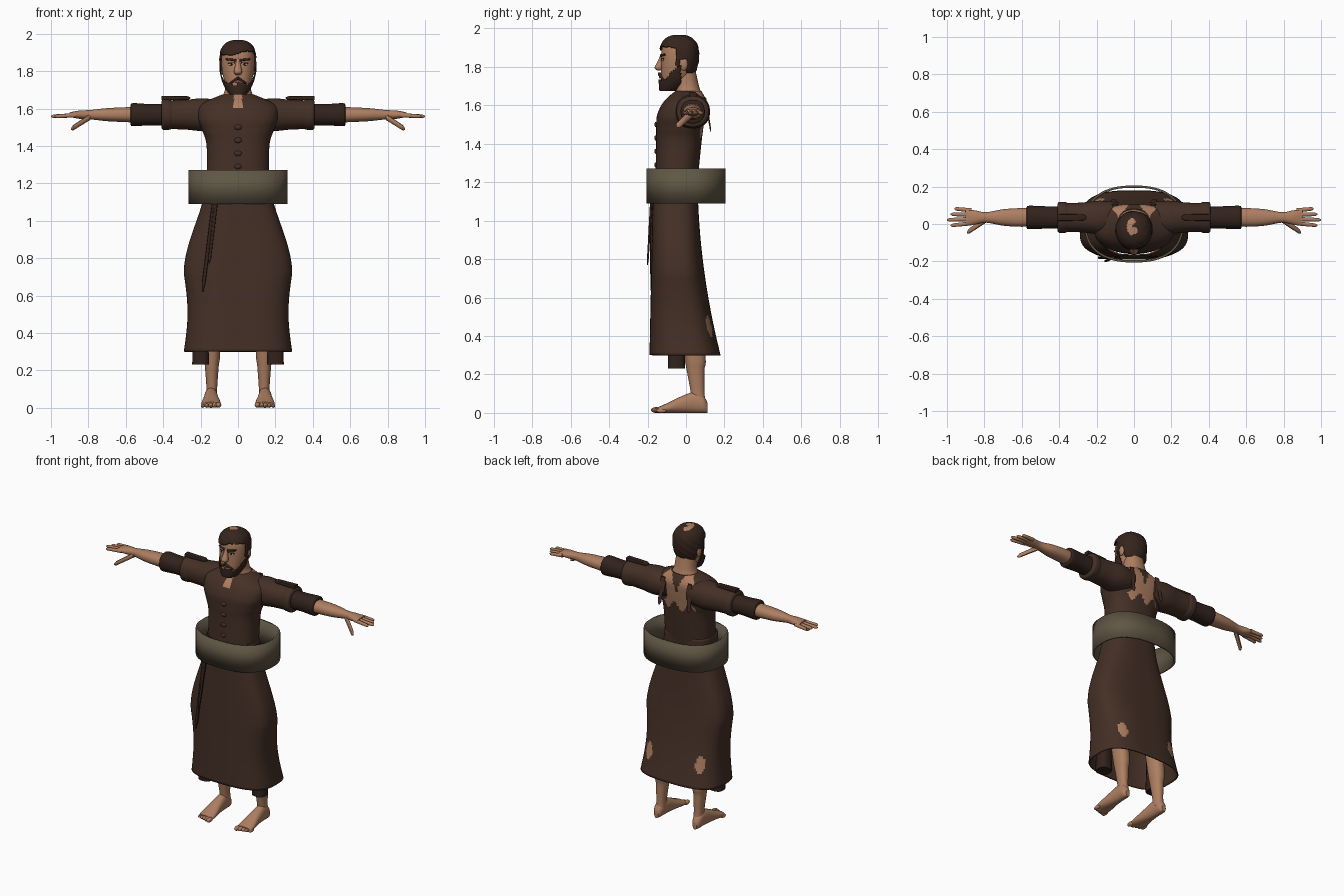
import bpy, bmesh
from math import cos, sin, pi, radians, copysign, sqrt
from mathutils import Matrix, Vector

default_cube = bpy.data.objects.get("Cube")
if default_cube:
    bpy.data.objects.remove(default_cube)


def material(name, red, green, blue):
    mat = bpy.data.materials.new(name)
    mat.use_nodes = True
    mat.diffuse_color = (red, green, blue, 1)
    shader = mat.node_tree.nodes["Principled BSDF"]
    shader.inputs["Base Color"].default_value = mat.diffuse_color
    shader.inputs["Roughness"].default_value = .9
    return mat


CLOTH = material("brown cloth", .058, .029, .019)
DARK = material("dark brown trim", .032, .016, .011)
SKIN = material("skin", .42, .21, .12)
HAIR = material("dark hair", .036, .018, .012)
BELT = material("olive belt", .115, .093, .058)
WHITE = material("eye white", .5, .42, .36)
BLACK = material("eye dark", .01, .007, .006)
LIP = material("lip", .27, .1, .07)
X, Y, Z = range(3)
SINGLE = (("", 1),)
PAIR = (("_left", 1), ("_right", -1))
parts = []


def finish(name, bm, mats, thick=0):
    bmesh.ops.recalc_face_normals(bm, faces=bm.faces[:])
    mesh = bpy.data.meshes.new(name)
    bm.to_mesh(mesh)
    bm.free()
    for mat in mats:
        mesh.materials.append(mat)
    part = bpy.data.objects.new(name, mesh)
    bpy.context.collection.objects.link(part)
    if thick:
        part.modifiers.new("thickness", "SOLIDIFY").thickness = thick
    parts.append(part)


def smooth_sections(sections, steps):
    """Fill in a smooth curve between the given sections."""
    last = len(sections) - 1
    for i in range(last):
        before, start, end, after = (Vector(sections[min(max(j, 0), last)])
                                     for j in (i - 1, i, i + 1, i + 2))
        for step in range(steps):
            t = step / steps
            leave, arrive = (end - before) / 2, (after - start) / 2
            rise = t * t * (3 - 2 * t)
            yield (start.lerp(end, rise) + leave * t * (1 - t) ** 2
                   - arrive * t * t * (1 - t))
    yield Vector(sections[-1])


def loft(name, axis, sections, mats, sides=SINGLE, count=32, power=2.2, steps=5,
         cap=True, rule=None, thick=0, wave=0):
    """Skin sections of (position, centre, centre, radius, radius) along an axis."""
    across, along = [i for i in range(3) if i != axis]
    for suffix, side in sides:
        bm = bmesh.new()
        rings = []
        for pos, mid_a, mid_b, rad_a, rad_b in smooth_sections(sections, steps):
            ring = []
            for k in range(count):
                angle = 2 * pi * (k + .5) / count
                c, s = cos(angle), sin(angle)
                swell = 1 + wave * sin(7 * angle + pos * 60) * sin(pos * 75 + 2 * angle)
                point = Vector()
                point[axis] = pos
                point[across] = mid_a + rad_a * swell * copysign(abs(c) ** (2 / power), c)
                point[along] = mid_b + rad_b * swell * copysign(abs(s) ** (2 / power), s)
                point.x *= side
                ring.append(bm.verts.new(point))
            rings.append(ring)
        for low, high in zip(rings, rings[1:]):
            for k in range(count):
                bm.faces.new((low[k - 1], low[k], high[k], high[k - 1]))
        if cap:
            bm.faces.new(rings[0])
            bm.faces.new(rings[-1])
        if rule:
            unwanted = []
            for face in bm.faces:
                choice = rule(face.calc_center_median())
                if choice is None:
                    unwanted.append(face)
                else:
                    face.material_index = choice
            bmesh.ops.delete(bm, geom=unwanted, context="FACES")
        finish(name + suffix, bm, mats, thick)


def tube(name, start, end, radius, mat, sides=PAIR, flat=1, power=2.2):
    """Straight tapered tube with a rounded tip."""
    start, end = Vector(start), Vector(end)
    axis = max(range(3), key=lambda i: abs(end[i] - start[i]))
    across, along = [i for i in range(3) if i != axis]
    sections = []
    for t in (0, .3, .6, .9, 1):
        point = start.lerp(end, t)
        size = radius * (1 - .2 * t) if t < 1 else radius * .3
        sections.append((point[axis], point[across], point[along], size, size * flat))
    loft(name, axis, sections, [mat], sides, count=12, power=power, steps=1)


def blob(name, centre, size, mat, sides=PAIR):
    for suffix, side in sides:
        bm = bmesh.new()
        place = Matrix.Translation((centre[X] * side, centre[Y], centre[Z]))
        bmesh.ops.create_uvsphere(bm, u_segments=16, v_segments=10, radius=1,
                                  matrix=place @ Matrix.Diagonal((*size, 1)))
        finish(name + suffix, bm, [mat])


def from_extents(height, front, back, half_width):
    return height, 0, (front + back) / 2, half_width, (back - front) / 2


# Robe skirt: flares to the hips, dips, then spreads to the hem
def skirt_section(fall):
    hip = min(1, fall / .56)
    below_hip = max(0, fall - .56) / .44
    width = .165 + .125 * hip * hip * (3 - 2 * hip) - .02 * sin(pi * below_hip)
    return from_extents(1.25 - .95 * fall, -.17 - .02 * fall, .06 + .12 * fall ** 2, width)


def skirt_colour(c):
    hole = Vector(((abs(c.x) - .19) / .03, (c.z - .45) / .055))
    return int(c.y > .04 and hole.length < 1)


rows = 60
loft("robe_skirt", Z, [skirt_section(1 - row / rows) for row in range(rows + 1)],
     [CLOTH, SKIN], count=128, power=2.9, steps=1, cap=False, rule=skirt_colour, thick=.008)


# Shirt body with a neck slit and a ragged tear at the back
def shirt_colour(c):
    if c.y < 0:
        return int(abs(c.x) < .022 and c.z > 1.6)
    in_tear = abs(c.x) < .1 + .018 * sin(c.z * 70) and c.z > 1.46 + .03 * sin(c.x * 60)
    in_tongue = abs(c.x) < (c.z - 1.56) * .4
    return int(in_tear and not in_tongue)


shirt_rows = ((1.2, -.16, .06, .165), (1.4, -.155, .08, .168), (1.48, -.155, .09, .19),
              (1.55, -.15, .1, .213), (1.62, -.115, .105, .2), (1.675, -.055, .08, .085))
loft("shirt", Z, [from_extents(*row) for row in shirt_rows], [CLOTH, SKIN],
     count=112, power=2.4, steps=11, rule=shirt_colour)
tube("torn_strip", (.1, .1, 1.64), (.11, .13, 1.46), .016, CLOTH, flat=.3)
for knot in range(4):
    blob("shirt_knot_%d" % knot, (0, -.155, 1.29 + knot * .07), (.02, .01, .014), CLOTH, SINGLE)

# Wide belt ring standing off the waist
loft("belt_ring", Z, [(z, 0, 0, .265, .206) for z in (1.09, 1.27)], [BELT],
     count=64, power=2.4, steps=1, cap=False, thick=.012)

# Hanging cords and cloth tails
tube("long_cord", (-.125, -.18, 1.12), (-.19, -.18, .62), .012, DARK, SINGLE, flat=.6, power=4)
tube("short_cord", (-.115, -.18, 1.12), (-.155, -.2, .77), .01, DARK, SINGLE, flat=.6, power=4)
tube("cloth_tail", (.2, -.05, .23), (.2, -.05, .7), .046, DARK, power=2.8)


# Arms, sleeves and cuffs share one centre line
def arm_part(name, mat, *sections):
    loft(name, X, [(x, .035, 1.567, depth, height) for x, depth, height in sections],
         [mat], PAIR)


arm_part("upper_sleeve", CLOTH, (.08, .08, .07), (.18, .09, .088), (.28, .08, .08), (.4, .076, .076))
arm_part("turned_cuff", CLOTH, (.355, .077, .077), (.37, .083, .081), (.4, .083, .081), (.41, .07, .07))
arm_part("lower_sleeve", DARK, (.38, .06, .06), (.47, .06, .057), (.56, .063, .062), (.574, .055, .053))
arm_part("forearm", SKIN, (.5, .045, .045), (.6, .05, .04), (.7, .044, .035),
         (.79, .028, .025), (.85, .038, .022), (.9, .045, .012))
tube("shoulder_strap", (.41, .035, 1.656), (.255, .035, 1.656), .02, DARK, flat=.6, power=5)

# Fingers fan out from the palm
for i, finger in enumerate(("index", "middle", "ring", "little")):
    reach = 1 - .02 * abs(i - 1)
    tube(finger + "_finger", (.87, .004 + .023 * i, 1.564), (reach, .03 * i - .008, 1.558), .012, SKIN)
tube("thumb", (.79, .025, 1.556), (.892, -.045, 1.49), .018, SKIN)

# Legs, feet and toes
loft("leg", Z, [(z, .14, y, girth, girth * 1.25) for z, y, girth in (
    (.05, .065, .03), (.11, .06, .029), (.22, .05, .037), (.34, .04, .046), (.9, -.05, .05))],
    [SKIN], PAIR)
loft("foot", Y, [(y, .144, tall, wide, tall) for y, wide, tall in (
    (.113, .015, .025), (.09, .03, .044), (.04, .034, .054), (-.03, .041, .042),
    (-.1, .051, .025), (-.145, .05, .015))], [SKIN], PAIR)
for toe in range(5):
    size = .015 - .001 * toe
    blob("toe_%d" % toe, (.104 + .021 * toe, .007 * toe - .155, size), (size, .027, size), SKIN)

# Neck
loft("neck", Z, [(1.61, 0, .02, .11, .075), (1.66, 0, .014, .088, .068),
                 (1.7, 0, .004, .07, .064), (1.78, 0, -.01, .064, .06)], [SKIN])


# Head, hair and beard share one skull shape, grown outward for the shells
def skull(grow=0, crown_lift=0):
    levels = 48
    for level in range(levels + 1):
        h = min(.999, sin(pi / 2 * level / levels))
        chin = (1 - h) ** 4
        size = (1 - .6 * chin) * sqrt(1 - h ** 10)
        yield (1.68 + .272 * h + crown_lift * h ** 8, 0, -.035 - .055 * chin,
               .09 * size + grow, .095 * size + grow)


def shell(name, mats, rule=None, grow=0, crown_lift=0, **extra):
    loft(name, Z, list(skull(grow, crown_lift)), mats, count=72, steps=1, rule=rule, **extra)


def hair_colour(c):
    if c.y < -.05:
        hairline = 1.895 + .012 * sin(c.x * 30)
    elif c.y < -.03:
        hairline = 1.8
    else:
        hairline = 1.835 if c.y < .005 else 1.765
    if c.z < hairline:
        return None
    bare = Vector(((c.x + .012) / .026, (c.y + .015) / .045)).length < 1
    return int(bare and c.z > 1.93 and c.x < .01 * sin(c.y * 120))


def beard_colour(c):
    top_edge = 1.73 + .9 * max(0, c.y + .115) + .004 * sin(c.x * 90)
    return 0 if c.y < -.028 and c.z < top_edge else None


shell("head", [SKIN])
shell("hair", [HAIR, SKIN], hair_colour, grow=.01, crown_lift=.015, thick=.008, wave=.022)
shell("beard", [HAIR], beard_colour, grow=.007, thick=.006)

# Face features
tube("moustache", (0, -.138, 1.763), (.046, -.117, 1.732), .009, HAIR)
blob("lips", (0, -.133, 1.746), (.022, .008, .008), LIP, SINGLE)
loft("nose", Z, [(z, 0, y, size, size) for z, y, size in (
    (1.78, -.136, .012), (1.795, -.142, .022), (1.83, -.132, .015), (1.87, -.124, .006))], [SKIN], count=16)
blob("ear", (.088, -.012, 1.815), (.012, .022, .035), SKIN)
blob("eye", (.035, -.118, 1.836), (.017, .007, .008), WHITE)
blob("iris", (.035, -.122, 1.836), (.007, .005, .007), BLACK)
tube("upper_lid", (.016, -.126, 1.845), (.056, -.116, 1.842), .004, HAIR)
tube("brow", (.012, -.129, 1.858), (.066, -.11, 1.864), .007, HAIR)

# Smooth shading with crisp edges
bpy.ops.object.select_all(action="DESELECT")
for part in parts:
    part.select_set(True)
bpy.context.view_layer.objects.active = parts[0]
bpy.ops.object.shade_smooth_by_angle(angle=radians(40))
